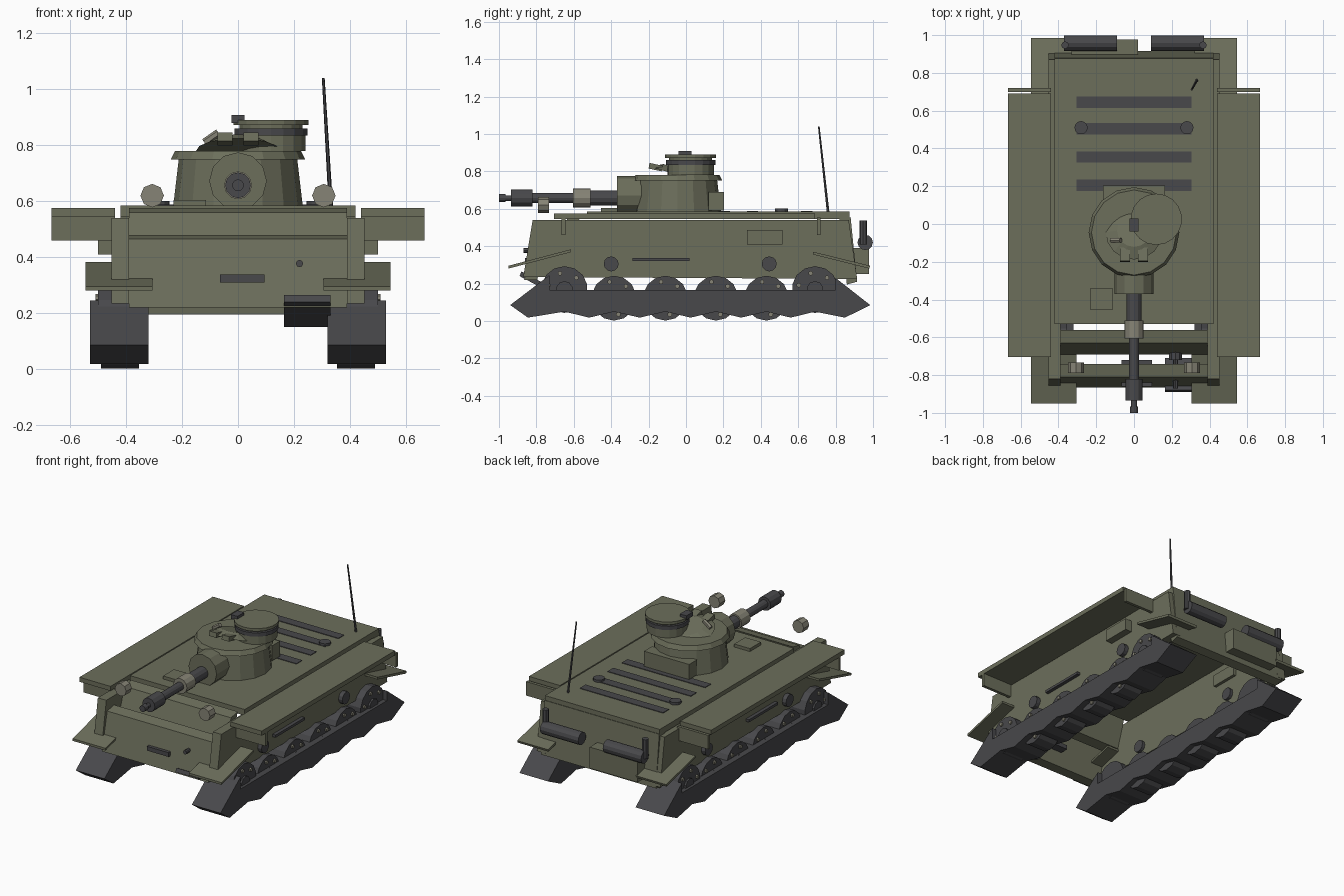
import bpy, bmesh, math
from mathutils import Vector

if "Cube" in bpy.data.objects:
    bpy.data.objects.remove(bpy.data.objects["Cube"])


def material(name, col):
    m = bpy.data.materials.new(name)
    m.diffuse_color = (*col, 1)
    m.use_nodes = True
    m.node_tree.nodes["Principled BSDF"].inputs["Base Color"].default_value = m.diffuse_color
    return m


OLIVE = material("olive", (0.15, 0.157, 0.105))
DARK = material("dark_steel", (0.065, 0.065, 0.07))
GREY = material("warm_grey", (0.24, 0.23, 0.18))


def finish(name, bm, mat):
    bmesh.ops.recalc_face_normals(bm, faces=bm.faces)
    me = bpy.data.meshes.new(name)
    bm.to_mesh(me)
    bm.free()
    me.materials.append(mat)
    ob = bpy.data.objects.new(name, me)
    bpy.context.collection.objects.link(ob)
    return ob


def prism(name, pts, x0, x1, mat=OLIVE):
    """Extrude a (y, z) outline from x0 to x1."""
    bm = bmesh.new()
    f = bm.faces.new([bm.verts.new((x0, y, z)) for y, z in pts])
    ext = bmesh.ops.extrude_face_region(bm, geom=[f])
    vs = [g for g in ext["geom"] if isinstance(g, bmesh.types.BMVert)]
    bmesh.ops.translate(bm, verts=vs, vec=(x1 - x0, 0, 0))
    return finish(name, bm, mat)


def box(name, x0, x1, y0, y1, z0, z1, mat=OLIVE):
    return prism(name, [(y0, z0), (y1, z0), (y1, z1), (y0, z1)], x0, x1, mat)


def cyl(name, a, b, r1, r2=None, n=12, mat=OLIVE):
    """Cylinder or cone from point a to point b, rotated half a side."""
    a, b = Vector(a), Vector(b)
    bm = bmesh.new()
    bmesh.ops.create_cone(bm, cap_ends=True, segments=n, radius1=r1,
                          radius2=r1 if r2 is None else r2, depth=(b - a).length)
    ob = finish(name, bm, mat)
    ob.location = (a + b) / 2
    ob.rotation_euler = (b - a).to_track_quat('Z', 'Y').to_euler()
    return ob


# open-bottomed hull: deck, sloped front plates, rear plate
box("engine_deck", -0.42, 0.42, -0.53, 0.875, 0.545, 0.585)
prism("upper_front_plate", [(-0.56, 0.575), (-0.63, 0.56), (-0.69, 0.38), (-0.62, 0.39)], -0.39, 0.39)
prism("lower_front_plate", [(-0.74, 0.48), (-0.81, 0.465), (-0.865, 0.22), (-0.795, 0.22)], -0.39, 0.39)
prism("rear_plate", [(0.82, 0.545), (0.88, 0.555), (0.915, 0.21), (0.86, 0.195)], -0.42, 0.42)

# front fittings
box("vision_slot", -0.065, 0.095, -0.86, -0.72, 0.31, 0.338, DARK)
cyl("hull_gun", (0.22, -0.87, 0.377), (0.22, -0.70, 0.377), 0.013, n=8, mat=DARK)
cyl("hull_gun_mount", (0.22, -0.72, 0.377), (0.22, -0.67, 0.377), 0.037, n=10, mat=DARK)
prism("tow_plate", [(-0.89, 0.24), (-0.88, 0.265), (-0.71, 0.175), (-0.72, 0.15)], 0.165, 0.33, DARK)

# deck fittings
for i, y in enumerate((0.645, 0.505, 0.355, 0.205)):
    box(f"grille_{i}", -0.305, 0.305, y - 0.03, y + 0.03, 0.575, 0.589, DARK)
box("driver_hatch", -0.23, -0.115, -0.455, -0.34, 0.58, 0.605)
cyl("antenna", (0.332, 0.76, 0.58), (0.305, 0.71, 1.04), 0.008, 0.005, n=6, mat=DARK)
box("rear_box", -0.33, 0.02, 0.87, 0.978, 0.25, 0.39)

wheels = [-0.385, -0.11, 0.16, 0.43]
drives = [-0.65, 0.69]
mid = [-0.65] + wheels + [0.69]

# track outline with scalloped bottom
track = [(-0.94, 0.085), (-0.73, 0.245), (-0.73, 0.165), (0.80, 0.165), (0.80, 0.23),
         (0.985, 0.085), (0.85, 0.018)]
low = [(a + b) / 2 for a, b in zip(mid, mid[1:])]
for i in range(5, -1, -1):
    track.append((mid[i], 0.05))
    if i:
        track.append((low[i - 1], 0.018))
track.append((-0.845, 0.018))


def wheel(name, s, y, z, r, x_out):
    cyl(name, (s * 0.355, y, z), (s * x_out, y, z), r, n=14, mat=DARK)
    cyl(name + "_hub", (s * x_out, y, z), (s * (x_out + 0.012), y, z), 0.045, n=10, mat=DARK)
    for k in range(6):
        a = math.radians(45 + 60 * k)
        p = (y + 0.09 * math.cos(a), z + 0.09 * math.sin(a))
        cyl(f"{name}_bolt_{k}", (s * (x_out - 0.01), *p), (s * (x_out + 0.01), *p), 0.013, n=6, mat=GREY)


# everything that repeats left and right
for s, side in ((1, "right"), (-1, "left")):
    prism(f"{side}_hull_side", [(-0.82, 0.54), (0.87, 0.54), (0.915, 0.225), (-0.87, 0.235)],
          s * 0.39, s * 0.452)
    prism(f"{side}_track", track, s * 0.32, s * 0.53, DARK)
    for i, y in enumerate(wheels):
        wheel(f"{side}_road_wheel_{i}", s, y, 0.122, 0.12, 0.49)
    for i, y in enumerate(drives):
        wheel(f"{side}_sprocket_{i}", s, y, 0.168, 0.125, 0.50)
    for i, y in enumerate((-0.40, 0.445)):
        cyl(f"{side}_return_roller_{i}", (s * 0.37, y, 0.305), (s * 0.48, y, 0.305), 0.04, mat=DARK)
    # fender shelf, brackets and mud flaps
    box(f"{side}_fender", s * 0.44, s * 0.667, -0.705, 0.69, 0.545, 0.575)
    for i, y in enumerate((-0.655, 0.71)):
        box(f"{side}_fender_bracket_{i}", s * 0.44, s * 0.667, y - 0.01, y + 0.01, 0.46, 0.552)
    prism(f"{side}_front_flap", [(-0.95, 0.28), (-0.95, 0.295), (-0.615, 0.383), (-0.615, 0.368)],
          s * 0.305, s * 0.545)
    prism(f"{side}_rear_flap", [(0.98, 0.28), (0.985, 0.295), (0.68, 0.37), (0.68, 0.355)],
          s * 0.32, s * 0.545)
    box(f"{side}_side_box", s * 0.37, s * 0.50, 0.325, 0.515, 0.41, 0.487)
    box(f"{side}_side_rail", s * 0.44, s * 0.475, -0.285, 0.02, 0.32, 0.337, DARK)
    # lamps, caps, exhausts
    cyl(f"{side}_headlight", (s * 0.307, -0.79, 0.62), (s * 0.307, -0.732, 0.62), 0.042, n=8, mat=GREY)
    cyl(f"{side}_filler_cap", (s * 0.28, 0.51, 0.58), (s * 0.28, 0.51, 0.601), 0.035, mat=DARK)
    cyl(f"{side}_muffler", (s * 0.09, 0.958, 0.42), (s * 0.37, 0.958, 0.42), 0.041, mat=DARK)
    cyl(f"{side}_exhaust_pipe", (s * 0.365, 0.947, 0.41), (s * 0.365, 0.947, 0.538), 0.02, n=8, mat=DARK)
    # turret periscopes
    prism(f"{side}_periscope", [(-0.20, 0.815), (-0.13, 0.80), (-0.125, 0.83), (-0.195, 0.845)],
          s * 0.02, s * 0.073)

# turret
TY = -0.045
cyl("turret_body", (0, TY, 0.58), (0, TY, 0.75), 0.232, 0.212, n=16)
cyl("turret_roof", (0, TY, 0.75), (0, TY, 0.78), 0.24, 0.225, n=16)
cyl("turret_roof_cone", (0, TY, 0.78), (0, TY + 0.01, 0.812), 0.15, 0.09, n=16)
box("turret_bin", -0.165, 0.165, 0.12, 0.203, 0.59, 0.69)
prism("roof_handle", [(-0.10, 0.80), (-0.075, 0.80), (-0.075, 0.815), (-0.10, 0.815)], -0.12, -0.06, GREY)
bpy.data.objects["roof_handle"].rotation_euler = (0, 0, 0)
cyl("roof_vent", (-0.12, -0.087, 0.81), (-0.07, -0.087, 0.845), 0.014, n=6, mat=GREY)

# commander's cupola
CX, CY = 0.118, 0.025
cyl("cupola_base", (CX, CY, 0.78), (CX, CY, 0.835), 0.125, n=18)
cyl("cupola_slit_ring", (CX, CY, 0.835), (CX, CY, 0.86), 0.132, n=18, mat=DARK)
cyl("cupola_neck", (CX, CY, 0.86), (CX, CY, 0.872), 0.115, n=18)
cyl("cupola_lid", (CX, CY, 0.872), (CX, CY, 0.89), 0.136, n=18)
box("lid_handle", -0.024, 0.024, -0.04, 0.03, 0.88, 0.908, DARK)

# mantlet and gun: (start y, end y, radius, colour)
GZ = 0.657
cyl("mantlet", (0, -0.37, 0.672), (0, -0.20, 0.672), 0.103, n=12)
for name, y0, y1, r, mat in (("gun_sleeve", -0.51, -0.36, 0.04, DARK),
                             ("gun_collar", -0.605, -0.51, 0.05, GREY),
                             ("gun_barrel", -0.83, -0.605, 0.027, DARK),
                             ("muzzle_brake", -0.935, -0.82, 0.046, DARK),
                             ("muzzle_neck", -0.97, -0.93, 0.015, DARK),
                             ("muzzle_tip", -1.0, -0.965, 0.021, DARK)):
    cyl(name, (0, y0, GZ), (0, y1, GZ), r, mat=mat)
